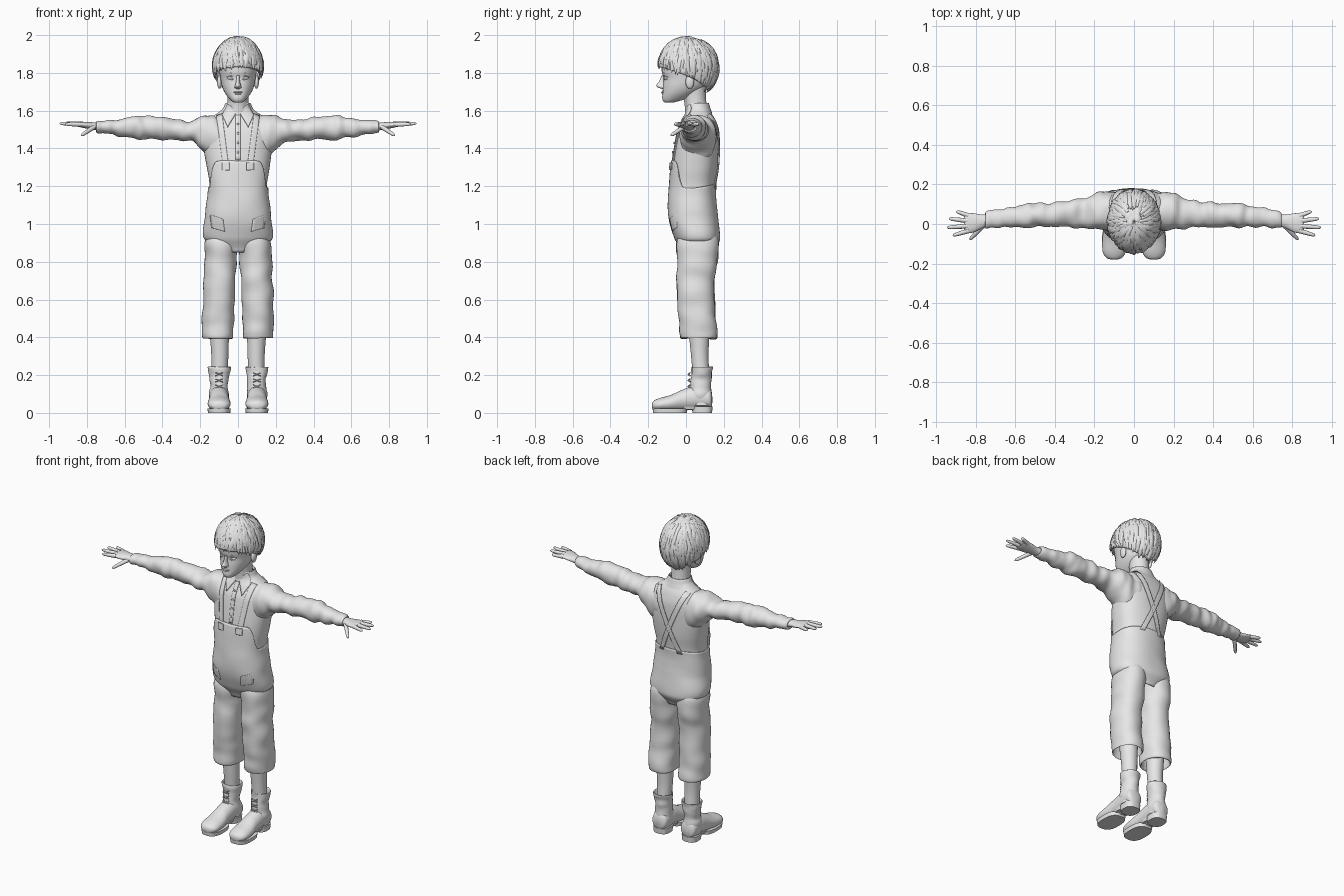
import bpy, bmesh, math, random
from mathutils import Vector, noise

random.seed(4)
if "Cube" in bpy.data.objects:
    bpy.data.objects.remove(bpy.data.objects["Cube"], do_unlink=True)

GREY = (0.8, 0.8, 0.8, 1)
mat = bpy.data.materials.new("plain grey")
mat.use_nodes = True
mat.diffuse_color = GREY
mat.node_tree.nodes["Principled BSDF"].inputs["Base Color"].default_value = GREY
TAU = math.tau


def finish(name, bm, wrinkle=0, stretch=(1, 1, 1), thick=0):
    bmesh.ops.recalc_face_normals(bm, faces=bm.faces)
    if wrinkle:
        bm.normal_update()
        for v in bm.verts:
            p = Vector(a * b for a, b in zip(v.co, stretch))
            v.co += v.normal * wrinkle * noise.noise(p)
    mesh = bpy.data.meshes.new(name)
    bm.to_mesh(mesh)
    bm.free()
    ob = bpy.data.objects.new(name, mesh)
    bpy.context.collection.objects.link(ob)
    mesh.materials.append(mat)
    if thick:
        ob.modifiers.new("thickness", "SOLIDIFY").thickness = thick
    bpy.context.view_layer.objects.active = ob
    ob.select_set(True)
    bpy.ops.object.shade_smooth_by_angle(angle=math.radians(50))
    ob.select_set(False)
    return ob


def add_rows(bm, rows, closed=True, caps=True):
    vs = [[bm.verts.new(p) for p in r] for r in rows]
    n = len(rows[0])
    for a, b in zip(vs, vs[1:]):
        for i in range(n if closed else n - 1):
            j = (i + 1) % n
            bm.faces.new((a[i], a[j], b[j], b[i]))
    if closed and caps:
        bm.faces.new(vs[0])
        bm.faces.new(vs[-1])


def catmull(a, b, c, d, t):
    return 0.5 * (2 * b + (c - a) * t + (2 * a - 5 * b + 4 * c - d) * t * t
                  + (3 * b - a - 3 * c + d) * t ** 3)


def spw(v, p):
    return math.copysign(abs(v) ** p, v)


def loft(name, rings, axis="z", side=1, n=36, steps=6, p=1.0, caps=True, **kw):
    """Rings are (position, centre a, centre b, radius a, radius b)."""
    r = [rings[0], *rings, rings[-1]]
    rows = []
    for k in range(len(rings) - 1):
        for s in range(steps + (k == len(rings) - 2)):
            t, ca, cb, ra, rb = (catmull(*q, s / steps) for q in zip(*r[k:k + 4]))
            row = []
            for i in range(n):
                a = ca + ra * spw(math.cos(TAU * i / n), p)
                b = cb + rb * spw(math.sin(TAU * i / n), p)
                x, y, z = {"x": (t, a, b), "y": (a, t, b), "z": (a, b, t)}[axis]
                row.append((side * x, y, z))
            rows.append(row)
    bm = bmesh.new()
    add_rows(bm, rows, caps=caps)
    return finish(name, bm, **kw)


def add_tube(bm, pts, radii, n=8, flat=1.0, out=Vector((0, 0, 1))):
    pts = [Vector(q) for q in pts]
    d = (pts[-1] - pts[0]).normalized()
    u = d.cross(out).normalized()
    w = u.cross(d)
    add_rows(bm, [[q + r * (u * math.cos(TAU * i / n) + w * flat * math.sin(TAU * i / n))
                   for i in range(n)] for q, r in zip(pts, radii)])


def ball(name, loc, size):
    bm = bmesh.new()
    bmesh.ops.create_uvsphere(bm, u_segments=16, v_segments=10, radius=1)
    for v in bm.verts:
        v.co = Vector(a * b for a, b in zip(v.co, size)) + Vector(loc)
    return finish(name, bm)


# Trunk profile: height, centre y, half width, half depth
BODY = [(0.85, .06, .07, .075), (0.92, .06, .172, .112), (1.05, .035, .165, .124),
        (1.2, .035, .152, .119), (1.3, .045, .165, .122), (1.4, .055, .18, .117),
        (1.5, .063, .18, .106), (1.56, .07, .145, .082), (1.6, .07, .09, .06),
        (1.64, .062, .062, .056)]
P = 0.85


def section(z):
    z = min(max(z, BODY[0][0]), BODY[-1][0])
    k = max(i for i in range(len(BODY) - 1) if BODY[i][0] <= z)
    a, b, c, d = (BODY[min(max(i, 0), len(BODY) - 1)] for i in range(k - 1, k + 3))
    t = (z - b[0]) / (c[0] - b[0])
    return [catmull(a[i], b[i], c[i], d[i], t) for i in (1, 2, 3)]


def surf(x, z, face, off):
    cy, rx, ry = section(z)
    q = max(0, 1 - (abs(x) / rx) ** (2 / P)) ** (P / 2)
    return (x, cy + face * (ry * q + off), z)


def trunk(name, low, top, off, **kw):
    rows = []
    for j in range(37):
        row = []
        for i in range(64):
            c, s = math.cos(TAU * i / 64), math.sin(TAU * i / 64)
            z = low + (top(c, s) - low) * j / 36
            cy, rx, ry = section(z)
            row.append(((rx + off) * spw(c, P), cy + (ry + off) * spw(s, P), z))
        rows.append(row)
    bm = bmesh.new()
    add_rows(bm, rows, caps=False)
    return finish(name, bm, **kw)


def patch(name, corners, face=-1, off=0.008, thick=0.006, n=14):
    """Cloth piece laid on the trunk from four (x, z) corners."""
    a, b, c, d = (Vector(q) for q in corners)
    rows = []
    for j in range(n + 1):
        e, f = a.lerp(d, j / n), b.lerp(c, j / n)
        rows.append([surf(*e.lerp(f, i / 5), face, off) for i in range(6)])
    bm = bmesh.new()
    add_rows(bm, rows, closed=False)
    return finish(name, bm, thick=thick)


def bib_edge(c, s):
    if s > 0:
        return 1.19 + 0.02 * s
    t = min(max((-s - 0.3) / 0.55, 0), 1)
    return 1.19 + 0.145 * t * t * (3 - 2 * t)


# Shirt and dungarees
trunk("shirt", 1.1, lambda c, s: 1.635, 0, wrinkle=.004, stretch=(9, 9, 7))
trunk("dungaree_body", .85, bib_edge, .008, wrinkle=.005, stretch=(7, 7, 10), thick=.006)
patch("button_placket", [(-.012, 1.34), (.012, 1.34), (.012, 1.59), (-.012, 1.59)], off=.003, thick=.004)
for i in range(4):
    ball("shirt_button", surf(0, 1.38 + .05 * i, -1, .006), (.006, .004, .006))
loft("collar_band", [(1.585, 0, .066, .102, .073), (1.61, 0, .066, .08, .064),
                     (1.64, 0, .06, .066, .06), (1.625, 0, .06, .058, .053)], caps=False)

for s, tag in ((1, "left"), (-1, "right")):
    def flat(name, pts, **kw):
        return patch(f"{tag}_{name}", [(s * x, z) for x, z in pts], **kw)
    flat("collar_flap", [(.004, 1.598), (.055, 1.635), (.085, 1.58), (.055, 1.515)], off=.009)
    flat("front_strap", [(.05, 1.31), (.08, 1.31), (.115, 1.575), (.085, 1.585)], off=.006)
    flat("back_strap", [(.085, 1.585), (.115, 1.575), (-.05, 1.19), (-.08, 1.19)], face=1, off=.008)
    flat("strap_clasp", [(.045, 1.285), (.085, 1.285), (.085, 1.325), (.045, 1.325)], off=.015)
    flat("front_pocket", [(.07, .96), (.14, .98), (.15, 1.05), (.08, 1.025)], off=.013)

    # Sleeve and trouser leg
    loft(f"{tag}_sleeve", [
        (.08, .062, 1.45, .095, .13), (.15, .065, 1.462, .098, .116), (.2, .062, 1.483, .09, .088),
        (.25, .055, 1.493, .077, .057), (.33, .05, 1.497, .066, .057), (.42, .046, 1.506, .06, .061),
        (.5, .045, 1.508, .059, .066), (.54, .043, 1.51, .06, .06), (.6, .035, 1.51, .052, .047),
        (.68, .028, 1.512, .046, .036), (.742, .02, 1.514, .04, .029), (.74, .02, 1.514, .03, .02)],
        "x", s, wrinkle=.012, stretch=(22, 10, 10))
    loft(f"{tag}_trouser_leg", [
        (.94, .085, .06, .08, .1), (.9, .088, .061, .086, .111), (.8, .094, .06, .084, .109),
        (.7, .098, .05, .084, .099), (.55, .104, .056, .084, .098), (.44, .106, .065, .084, .099),
        (.4, .106, .067, .082, .096), (.405, .106, .067, .074, .086), (.5, .104, .06, .07, .08)],
        side=s, p=.92, wrinkle=.009, stretch=(8, 8, 14))
    loft(f"{tag}_shin", [(.5, .1, .065, .058, .06), (.4, .098, .07, .05, .053),
                         (.3, .096, .073, .045, .046), (.2, .098, .08, .042, .044)], side=s)

    # Boot
    loft(f"{tag}_boot_shaft", [
        (.04, .1, .08, .05, .055), (.1, .1, .078, .053, .06), (.15, .1, .078, .048, .055),
        (.2, .1, .082, .053, .054), (.24, .1, .085, .061, .057), (.238, .1, .085, .053, .05),
        (.2, .1, .083, .044, .044)], side=s, wrinkle=.006, stretch=(12, 12, 25))
    loft(f"{tag}_boot_foot", [
        (.138, .1, .065, .03, .035), (.12, .1, .075, .05, .055), (.05, .1, .08, .052, .063),
        (-.02, .1, .067, .053, .055), (-.08, .1, .052, .06, .043), (-.14, .1, .044, .058, .034),
        (-.17, .1, .04, .04, .024), (-.18, .1, .038, .015, .012)], "y", s)
    for part, y, ry, rx, top in (("heel", .086, .055, .052, .035), ("sole", -.085, .092, .062, .024)):
        loft(f"{tag}_boot_{part}", [(0, .1, y, rx - .003, ry - .003), (top, .1, y, rx, ry)],
             side=s, p=.75, steps=1)
    loft(f"{tag}_boot_arch", [(.018, .1, .02, .04, .06), (.035, .1, .02, .046, .06)], side=s, steps=1)
    bm = bmesh.new()
    for i in range(4):
        z = .1 + .032 * i
        y = .012 - .012 * (i == 0)
        for t in (-.02, .02):
            add_tube(bm, [(s * (.1 - t), y + .01, z), (s * .1, y, z + .008),
                          (s * (.1 + t), y + .01, z + .016)], [.004] * 3, 6)
    finish(f"{tag}_boot_laces", bm)

    # Hand
    loft(f"{tag}_palm", [(.72, .022, 1.514, .033, .023), (.76, .014, 1.518, .033, .02),
                         (.81, .006, 1.524, .048, .017), (.845, .004, 1.528, .05, .013),
                         (.858, .004, 1.528, .04, .008)], "x", s)
    bm = bmesh.new()
    fingers = [((.835, .042, 1.526), (.897, .064, 1.53)), ((.84, .016, 1.53), (.935, .027, 1.533)),
               ((.84, -.01, 1.53), (.945, -.018, 1.532)), ((.835, -.034, 1.527), (.915, -.058, 1.528)),
               ((.765, -.012, 1.512), (.83, -.08, 1.468))]
    for a, b in fingers:
        a, b = Vector((s * a[0], *a[1:])), Vector((s * b[0], *b[1:]))
        add_tube(bm, [a.lerp(b, t) for t in (0, .45, .85, .96, 1)], [.013, .011, .009, .006, .002], 10)
    finish(f"{tag}_fingers", bm)

    # Eye, brow and ear
    ball(f"{tag}_eye", (s * .037, -.101, 1.772), (.018, .014, .01))
    bm = bmesh.new()
    for lift, r in ((.01, .004), (-.009, .003), (.027, .004)):
        add_tube(bm, [(s * .017, -.114, 1.772 + lift * .5), (s * .037, -.116, 1.773 + lift),
                      (s * .06, -.095, 1.772 + lift * .6)], [r * .5, r, r * .5], 6)
    finish(f"{tag}_eyelids_and_brow", bm)
    ball(f"{tag}_ear", (s * .098, .02, 1.752), (.013, .023, .036))

# Head and face
loft("neck", [(1.56, 0, .055, .06, .06), (1.62, 0, .052, .055, .058),
              (1.68, 0, .045, .055, .06), (1.74, 0, .04, .06, .065)])
loft("head", [(1.642, 0, -.09, .014, .018), (1.648, 0, -.083, .03, .036), (1.665, 0, -.06, .048, .066),
              (1.695, 0, -.032, .07, .092), (1.73, 0, -.01, .085, .112), (1.77, 0, 0, .093, .119),
              (1.81, 0, .005, .099, .133), (1.87, 0, .012, .104, .135), (1.93, 0, .015, .08, .1),
              (1.96, 0, .015, .03, .04)], p=.93)
loft("nose", [(1.715, 0, -.118, .008, .01), (1.722, 0, -.122, .018, .024), (1.733, 0, -.122, .016, .036),
              (1.755, 0, -.117, .01, .026), (1.785, 0, -.115, .009, .014)], n=20)
ball("upper_lip", (0, -.12, 1.698), (.024, .012, .005))
ball("lower_lip", (0, -.117, 1.689), (.02, .012, .006))
ball("chin", (0, -.105, 1.662), (.026, .02, .016))

# Hair: a cap with layered locks swirling from the crown
HC, HR = Vector((0, .012, 1.828)), (.13, .158, .162)


def scalp(az, polar, lift=1.0):
    d = (math.sin(polar) * math.cos(az), math.sin(polar) * math.sin(az), math.cos(polar))
    return HC + Vector(a * b * lift for a, b in zip(d, HR))


def hairline(az):
    f = math.sin(az)
    return math.radians(107 + 25 * f + 7 * f * f)


bm = bmesh.new()
add_rows(bm, [[scalp(TAU * i / 48, hairline(TAU * i / 48) * (.02 + .98 * j / 20))
               for i in range(48)] for j in range(21)], caps=False)
finish("hair_cap", bm, wrinkle=.012, stretch=(30, 30, 10), thick=.012)

bm = bmesh.new()
for k in range(300):
    az = TAU * (k * .618 % 1)
    level = k % 3
    end = hairline(az) * (1.0, .8, .58)[level] + random.uniform(-.1, .1)
    start = max(.05, end - random.uniform(.6, 1.0))
    swirl = random.uniform(-.2, .25)
    lift = random.uniform(.99, 1.02)
    pts = [scalp(az + swirl * t, start + (end - start) * t, lift + .02 * t * t)
           for t in (0, .25, .5, .75, 1)]
    w = random.uniform(.009, .016)
    add_tube(bm, pts, [w * .4, w * .9, w, w * .8, .001], 6, .5, pts[2] - HC)
finish("hair_locks", bm)
